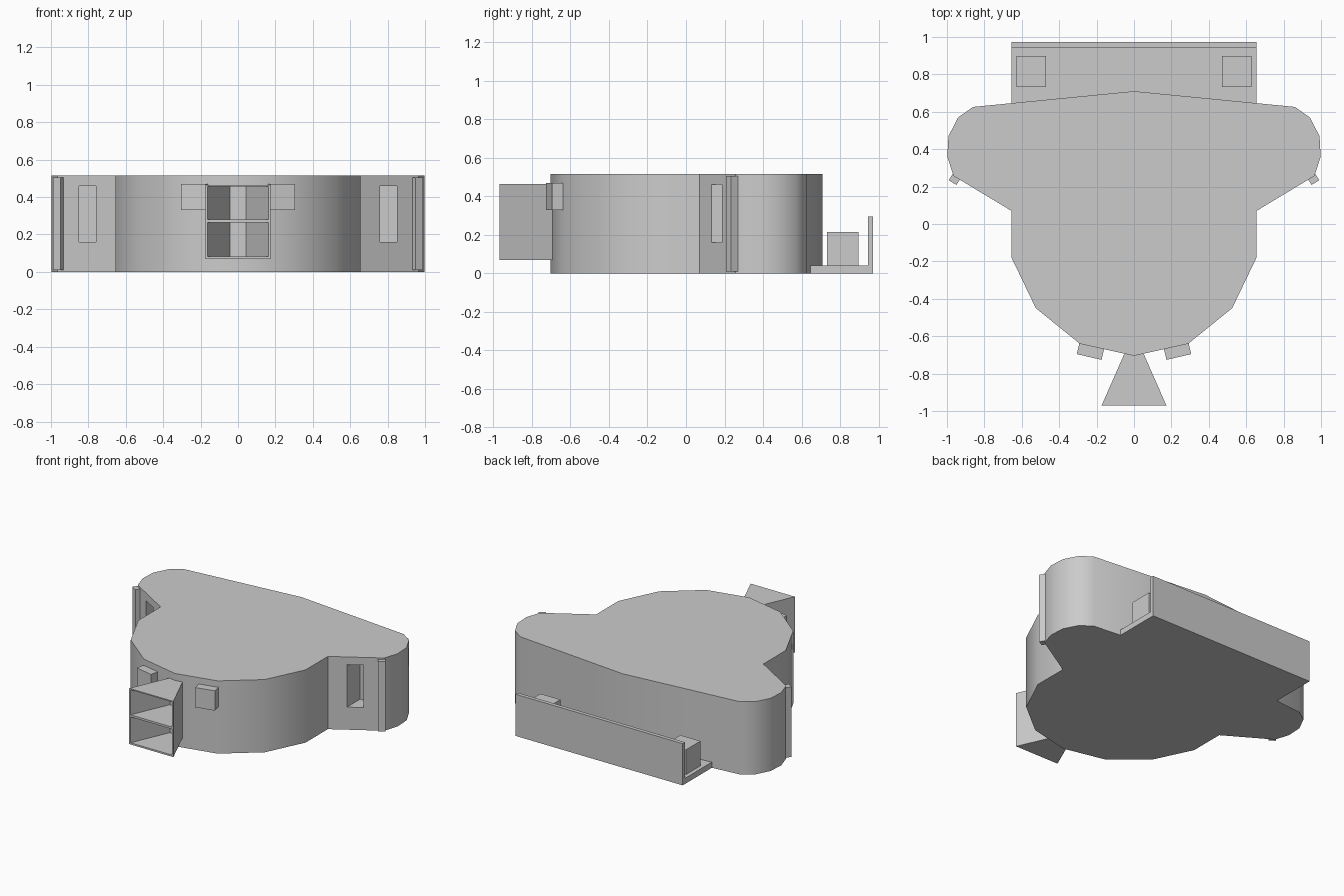
import bpy, bmesh
from math import hypot

if "Cube" in bpy.data.objects:
    bpy.data.objects.remove(bpy.data.objects["Cube"])


def prism(name, pts, z0, z1):
    """Extrude a plan outline between two heights."""
    bm = bmesh.new()
    face = bm.faces.new([bm.verts.new((x, y, z0)) for x, y in pts])
    top = bmesh.ops.extrude_face_region(bm, geom=[face])["geom"]
    for v in top:
        if isinstance(v, bmesh.types.BMVert):
            v.co.z = z1
    bmesh.ops.recalc_face_normals(bm, faces=bm.faces)
    me = bpy.data.meshes.new(name)
    bm.to_mesh(me)
    bm.free()
    ob = bpy.data.objects.new(name, me)
    bpy.context.collection.objects.link(ob)
    return ob


def rect(x0, x1, y0, y1):
    return [(x0, y0), (x1, y0), (x1, y1), (x0, y1)]


def mirror(pts):
    return [(-x, y) for x, y in reversed(pts)]


def pad(a, b, depth, sink=0.01):
    """Rectangle standing out from the wall line a-b (outside on the right)."""
    dx, dy = b[0] - a[0], b[1] - a[1]
    n = hypot(dx, dy)
    nx, ny = dy / n, -dx / n
    off = lambda p, d: (p[0] + nx * d, p[1] + ny * d)
    return [off(a, -sink), off(a, depth), off(b, depth), off(b, -sink)]


def cut(ob, cutters):
    bpy.context.view_layer.objects.active = ob
    for c in cutters:
        m = ob.modifiers.new("cut", 'BOOLEAN')
        m.operation, m.solver, m.object = 'DIFFERENCE', 'EXACT', c
        c.hide_render = True
        bpy.ops.object.modifier_apply(modifier=m.name)
        bpy.data.objects.remove(c)


# Main body with rounded nose and two wings
half = [(0.29, -0.64), (0.525, -0.45), (0.655, -0.18), (0.655, 0.07),
        (0.965, 0.257), (0.998, 0.36), (0.992, 0.47), (0.94, 0.57), (0.86, 0.626)]
body = prism("body", [(0, -0.705)] + half + [(0, 0.71)]
             + mirror(half), 0, 0.515)

# Recessed slots in the wing fronts
slot = rect(0.76, 0.85, 0.0, 0.28)
cut(body, [prism("slot_cutter", p, 0.16, 0.46) for p in (slot, mirror(slot))])
bpy.ops.object.select_all(action='DESELECT')
body.select_set(True)
bpy.context.view_layer.objects.active = body
bpy.ops.object.shade_smooth_by_angle(angle=0.576)

# Rear ledge and its upright panel
prism("rear_ledge", rect(-0.655, 0.655, 0.635, 0.96), 0, 0.04)
prism("rear_panel", rect(-0.655, 0.655, 0.945, 0.972), 0, 0.295)

# Paired parts: ledge blocks, nose blocks, wing strips
parts = {
    "ledge_block": (rect(0.47, 0.627, 0.733, 0.897), 0.035, 0.215),
    "nose_block": (pad((0.16, -0.668), (0.292, -0.637), 0.06), 0.33, 0.47),
    "wing_strip": (pad((0.932, 0.237), (0.973, 0.262), 0.033), 0.01, 0.505),
}
for name, (pts, z0, z1) in parts.items():
    prism(name + "_right", pts, z0, z1)
    prism(name + "_left", mirror(pts), z0, z1)

# Flared front box with two open compartments
front_box = prism("front_box", [(-0.173, -0.97), (0.173, -0.97),
                                (0.05, -0.69), (-0.05, -0.69)], 0.07, 0.465)
cell = [(-0.172, -0.99), (0.172, -0.99), (0.044, -0.70), (-0.044, -0.70)]
cut(front_box, [prism("cell_cutter", cell, a, b)
                for a, b in ((0.082, 0.265), (0.28, 0.457))])
